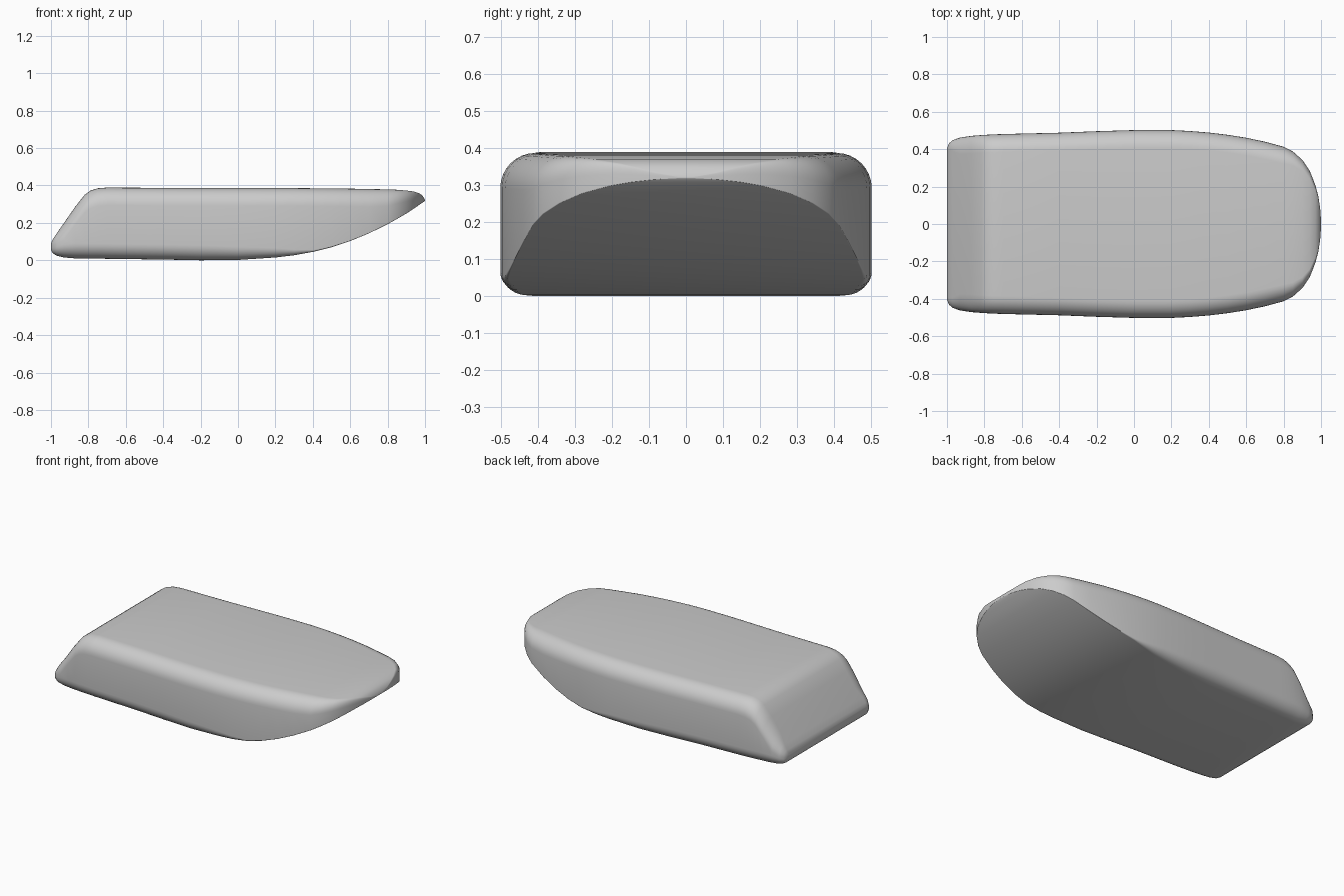
import bpy, bmesh, math

# Stations along the hull: x, half width, bottom z, top z, lower edge radius
STATIONS = [
    (-1.00, .405, .055, .090, .015), (-.99, .430, .037, .112, .03),
    (-.97, .448, .025, .143, .05), (-.93, .462, .015, .200, .07),
    (-.87, .471, .010, .287, .08), (-.82, .475, .010, .350, .08),
    (-.79, .477, .009, .372, .08), (-.75, .479, .009, .385, .08),
    (-.70, .481, .008, .389, .08), (-.40, .488, .004, .387, .08),
    (-.20, .496, .000, .386, .08), (.00, .502, .002, .386, .07),
    (.20, .502, .015, .386, .05), (.30, .497, .027, .386, .03),
    (.40, .489, .045, .385, .01), (.50, .477, .070, .384, .004),
    (.60, .461, .103, .383, .002), (.70, .440, .144, .381, .002),
    (.80, .413, .193, .379, .002), (.85, .387, .221, .377, .002),
    (.90, .343, .250, .373, .002), (.94, .284, .276, .368, .002),
    (.97, .207, .297, .358, .002), (.985, .150, .307, .347, .002),
    (.995, .088, .314, .332, .002), (1.0, .020, .318, .321, .001),
]
SEG = 8


def section(x, w, zb, zt, rb):
    """Rounded rectangle across the hull."""
    h = zt - zb
    rt = min(.095, h * .48)
    rb = min(rb, h * .48)
    pts = []
    for sy, sz, r, start in ((1, -1, rb, -90), (1, 1, rt, 0),
                             (-1, 1, rt, 90), (-1, -1, rb, 180)):
        ry = min(r, w * .8)
        cy = sy * (w - ry)
        cz = zt - r if sz > 0 else zb + r
        for i in range(SEG + 1):
            a = math.radians(start + 90 * i / SEG)
            pts.append((x, cy + ry * math.cos(a), cz + r * math.sin(a)))
    return pts


# Hull: loft through the sections, capped at both ends
bm = bmesh.new()
rings = [[bm.verts.new(p) for p in section(*s)] for s in STATIONS]
n = len(rings[0])
for a, b in zip(rings, rings[1:]):
    for i in range(n):
        j = (i + 1) % n
        bm.faces.new((a[i], a[j], b[j], b[i]))
bm.faces.new(rings[0])
bm.faces.new(rings[-1])
bmesh.ops.recalc_face_normals(bm, faces=bm.faces)
mesh = bpy.data.meshes.new("hull")
bm.to_mesh(mesh)
bm.free()
hull = bpy.data.objects.new("hull", mesh)
bpy.context.collection.objects.link(hull)
bpy.context.view_layer.objects.active = hull
hull.select_set(True)
bpy.ops.object.shade_smooth_by_angle(angle=math.radians(35))
